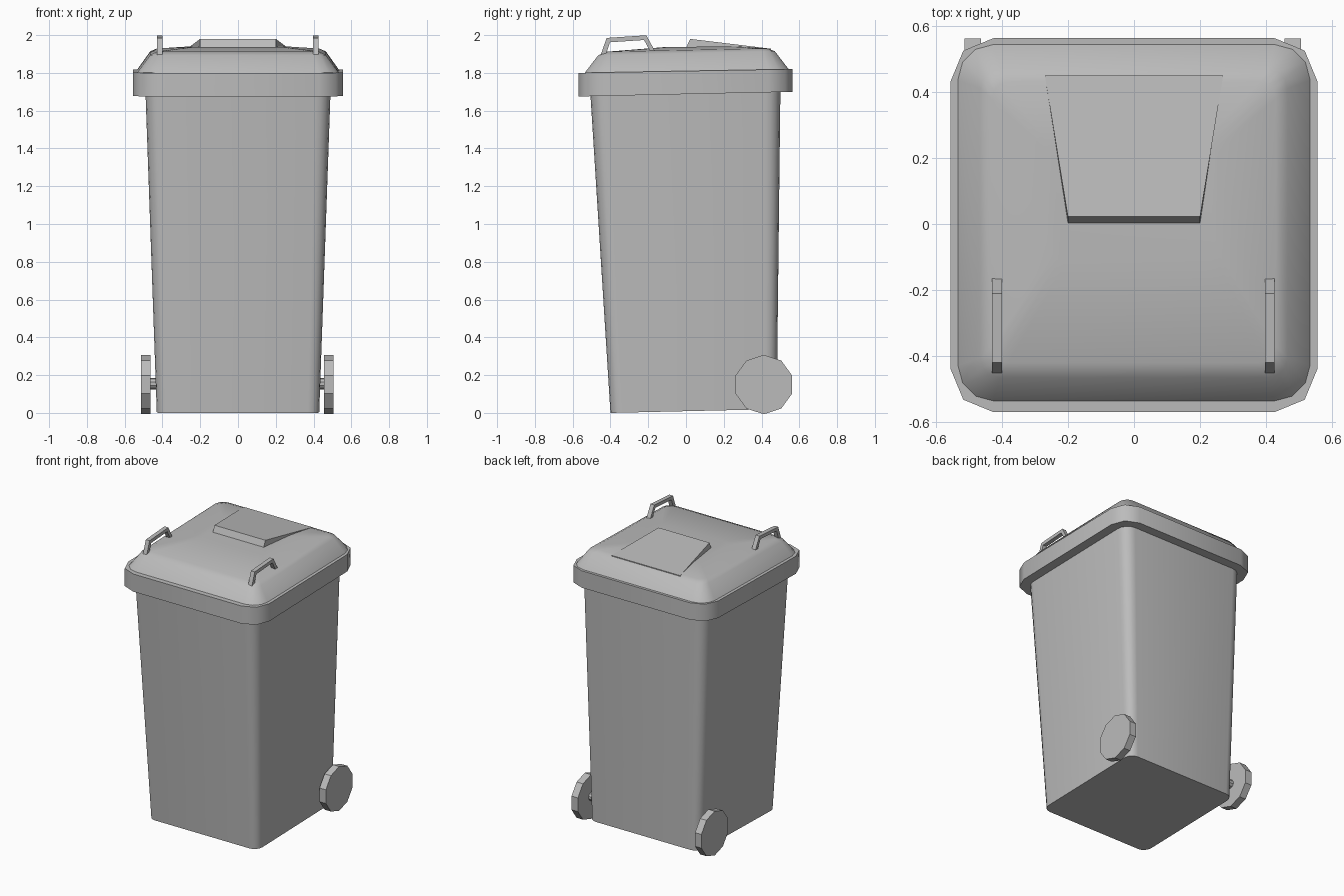
import bpy, bmesh, math
from mathutils import Matrix, Vector

cube = bpy.data.objects.get("Cube")
if cube:
    bpy.data.objects.remove(cube, do_unlink=True)

grey = bpy.data.materials.new("grey plastic")
grey.use_nodes = True
colour = (0.5, 0.5, 0.5, 1)
grey.diffuse_color = colour
grey.node_tree.nodes["Principled BSDF"].inputs["Base Color"].default_value = colour


def finish(name, bm, angle=35):
    bmesh.ops.recalc_face_normals(bm, faces=bm.faces)
    mesh = bpy.data.meshes.new(name)
    bm.to_mesh(mesh)
    bm.free()
    mesh.materials.append(grey)
    obj = bpy.data.objects.new(name, mesh)
    bpy.context.collection.objects.link(obj)
    bpy.ops.object.select_all(action='DESELECT')
    obj.select_set(True)
    bpy.context.view_layer.objects.active = obj
    bpy.ops.object.shade_smooth_by_angle(angle=math.radians(angle))
    return obj


def ring(half_x, front, back, z_front, z_back, radius, steps):
    """Rounded rectangle whose height slopes from front to back."""
    points = []
    corners = [(half_x, back), (-half_x, back), (-half_x, front), (half_x, front)]
    for i, (x, y) in enumerate(corners):
        cx = x - math.copysign(radius, x)
        cy = y - radius if y == back else y + radius
        for s in range(steps + 1):
            a = math.pi / 2 * (i + s / steps)
            px, py = cx + radius * math.cos(a), cy + radius * math.sin(a)
            t = (py - front) / (back - front)
            points.append(Vector((px, py, z_front + t * (z_back - z_front))))
    return points


def loft(name, sections, steps, angle):
    bm = bmesh.new()
    loops = [[bm.verts.new(p) for p in ring(*s, steps)] for s in sections]
    n = len(loops[0])
    for low, high in zip(loops, loops[1:]):
        for i in range(n):
            j = (i + 1) % n
            bm.faces.new((low[i], low[j], high[j], high[i]))
    bm.faces.new(loops[0][::-1])
    bm.faces.new(loops[-1])
    return finish(name, bm, angle)


def prism(name, profile, x0, x1):
    """Extrude a side profile (y, z) along x."""
    bm = bmesh.new()
    face = bm.faces.new([bm.verts.new((x0, y, z)) for y, z in profile])
    out = bmesh.ops.extrude_face_region(bm, geom=[face])["geom"]
    bmesh.ops.translate(bm, vec=(x1 - x0, 0, 0),
                        verts=[v for v in out if isinstance(v, bmesh.types.BMVert)])
    return finish(name, bm)


def cylinder(name, radius, sides, x0, x1, y, z):
    bm = bmesh.new()
    bmesh.ops.create_cone(bm, cap_ends=True, segments=sides,
                          radius1=radius, radius2=radius, depth=x1 - x0)
    turn = Matrix.Rotation(math.pi / 2, 4, 'Y')
    # Keep a flat side resting on the ground
    spin = Matrix.Rotation(math.pi / 2, 4, 'Z')
    bmesh.ops.transform(bm, verts=bm.verts,
                        matrix=Matrix.Translation(((x0 + x1) / 2, y, z)) @ turn @ spin)
    return finish(name, bm, 30)


# Tapered bin body
loft("body", [(0.43, -0.40, 0.48, 0.0, 0.02, 0.06),
              (0.49, -0.507, 0.50, 1.70, 1.72, 0.08)], 4, 40)

# Thick rim of the lid
loft("lid_rim", [(0.555, -0.57, 0.563, 1.675, 1.70, 0.13),
                 (0.555, -0.57, 0.563, 1.80, 1.82, 0.13)], 2, 60)

# Domed lid
loft("lid", [(0.537, -0.54, 0.547, 1.795, 1.815, 0.11),
             (0.465, -0.465, 0.47, 1.893, 1.915, 0.06),
             (0.43, -0.42, 0.43, 1.912, 1.93, 0.05),
             (0.25, -0.12, 0.25, 1.936, 1.941, 0.04)], 3, 60)

# Wedge raised on the lid, widening and sinking to the back
bm = bmesh.new()
outline = [(0.2, -0.005, 1.92), (0.27, 0.45, 1.90), (0.27, 0.45, 1.928), (0.2, 0.022, 1.98)]
right = [bm.verts.new((-x, y, z)) for x, y, z in outline]
left = [bm.verts.new(p) for p in outline]
bm.faces.new(right)
bm.faces.new(left[::-1])
for i in range(4):
    j = (i + 1) % 4
    bm.faces.new((right[i], left[i], left[j], right[j]))
finish("lid_wedge", bm, 20)

# Bent strap handles
outer = [(-0.452, 1.895), (-0.42, 1.985), (-0.21, 1.999), (-0.164, 1.915)]
inner = [(-0.19, 1.915), (-0.222, 1.974), (-0.402, 1.962), (-0.425, 1.895)]
for side, x in (("right", -0.415), ("left", 0.411)):
    prism(side + "_handle", outer + inner, x - 0.015, x + 0.015)

# Wheels on one axle
for side, x in (("right", -0.489), ("left", 0.481)):
    cylinder(side + "_wheel", 0.157, 10, x - 0.025, x + 0.025, 0.412, 0.15)
cylinder("axle", 0.03, 10, -0.47, 0.46, 0.412, 0.155)
